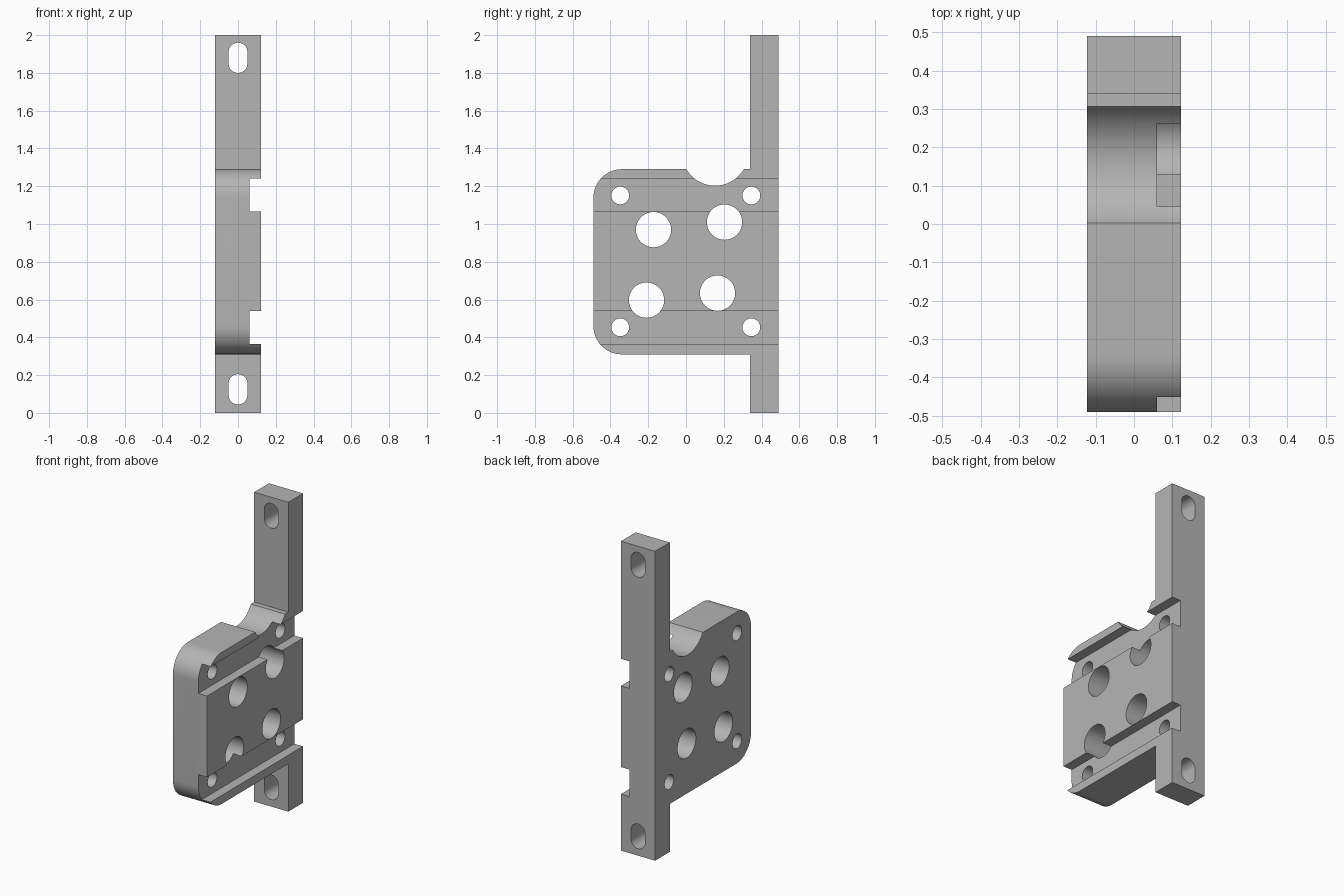
import bpy
import bmesh
from math import cos, sin, pi, radians, asin
from mathutils import Vector

if "Cube" in bpy.data.objects:
    bpy.data.objects.remove(bpy.data.objects["Cube"], do_unlink=True)

HALF_X, HALF_Y, HEIGHT = 0.122, 0.49, 2.0
PLATE_LOW, PLATE_HIGH, CORNER = 0.31, 1.29, 0.15
FLANGE_Y = 0.34

grey = bpy.data.materials.new("plain grey")
grey.use_nodes = True
COLOUR = (0.46, 0.46, 0.46, 1)
grey.diffuse_color = COLOUR
grey.node_tree.nodes["Principled BSDF"].inputs["Base Color"].default_value = COLOUR


def arc(cu, cv, r, start, end, steps):
    """Points on an arc, angles in radians."""
    angles = [start + (end - start) * i / steps for i in range(steps + 1)]
    return [(cu + r * cos(a), cv + r * sin(a)) for a in angles]


def prism(name, points, axis, low, high):
    """Extrude a closed profile along x (y, z points) or y (x, z points)."""
    def place(u, v, w):
        return (w, u, v) if axis == "x" else (u, w, v)
    bm = bmesh.new()
    face = bm.faces.new([bm.verts.new(place(u, v, low)) for u, v in points])
    moved = bmesh.ops.extrude_face_region(bm, geom=[face])["geom"]
    verts = [g for g in moved if isinstance(g, bmesh.types.BMVert)]
    bmesh.ops.translate(bm, verts=verts, vec=Vector(place(0, 0, high - low)))
    bmesh.ops.recalc_face_normals(bm, faces=bm.faces[:])
    mesh = bpy.data.meshes.new(name)
    bm.to_mesh(mesh)
    bm.free()
    mesh.materials.append(grey)
    obj = bpy.data.objects.new(name, mesh)
    bpy.context.collection.objects.link(obj)
    return obj


def cut(target, cutter):
    """Subtract the cutter, then discard it."""
    cutter.hide_render = True
    mod = target.modifiers.new("cut", "BOOLEAN")
    mod.operation, mod.solver, mod.object = "DIFFERENCE", "EXACT", cutter
    bpy.ops.object.modifier_apply(modifier=mod.name)
    bpy.data.objects.remove(cutter, do_unlink=True)


# Side profile: rounded plate, scooped top edge, tall mounting flange
scoop_y, scoop_z, scoop_r = 0.154, 1.379, 0.176
dip = asin((scoop_z - PLATE_HIGH) / scoop_r)
front = -HALF_Y + CORNER
profile = [(FLANGE_Y, PLATE_LOW), (FLANGE_Y, 0), (HALF_Y, 0),
           (HALF_Y, HEIGHT), (FLANGE_Y, HEIGHT), (FLANGE_Y, PLATE_HIGH)]
profile += arc(scoop_y, scoop_z, scoop_r, -dip, dip - pi, 28)
profile += arc(front, PLATE_HIGH - CORNER, CORNER, pi / 2, pi, 16)
profile += arc(front, PLATE_LOW + CORNER, CORNER, pi, 1.5 * pi, 16)
bracket = prism("mounting_bracket", profile, "x", -HALF_X, HALF_X)
bpy.context.view_layer.objects.active = bracket
bracket.select_set(True)

# Two channels across the left face
for low, high in ((0.365, 0.54), (1.065, 1.24)):
    box = [(-1, low), (1, low), (1, high), (-1, high)]
    cut(bracket, prism("channel_cutter", box, "x", 0.06, 0.3))

# Large through holes and small corner holes
holes = [(-0.172, 0.97, 0.0935), (0.204, 1.01, 0.0935),
         (-0.209, 0.597, 0.0935), (0.167, 0.634, 0.0935)]
holes += [(y, z, 0.047) for y in (-0.348, 0.346) for z in (0.453, 1.151)]
for y, z, r in holes:
    ring = arc(y, z, r, 0, 2 * pi, 48)[:-1]
    cut(bracket, prism("hole_cutter", ring, "x", -0.3, 0.3))

# Upright slots through both ends of the flange
for z in (0.125, 1.88):
    slot = arc(0, z + 0.03, 0.05, 0, pi, 20) + arc(0, z - 0.03, 0.05, pi, 2 * pi, 20)
    cut(bracket, prism("slot_cutter", slot, "y", 0.2, 0.7))

bpy.ops.object.shade_smooth_by_angle(angle=radians(30))
